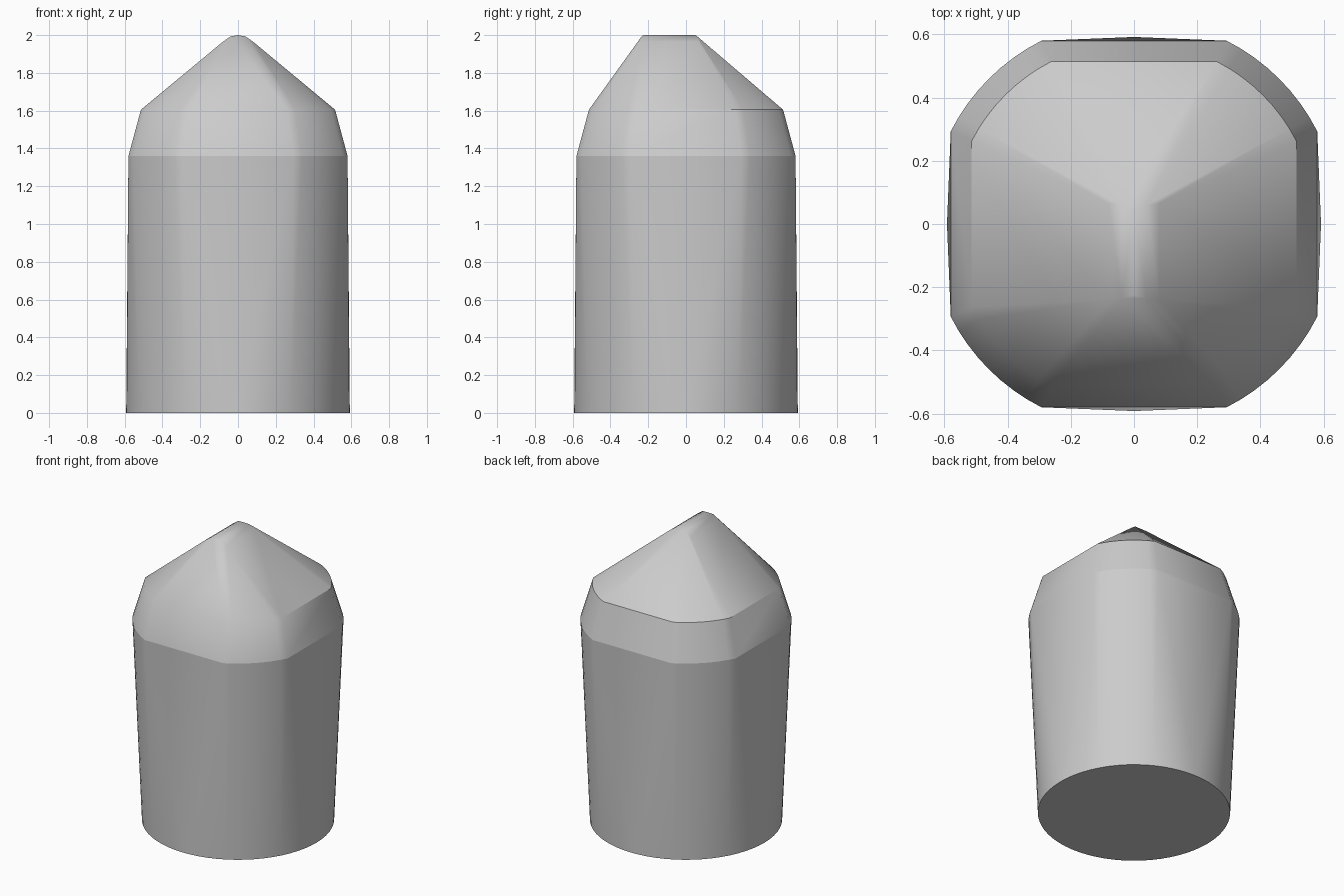
import bpy, bmesh
from math import sin, cos, pi, acos

if "Cube" in bpy.data.objects:
    bpy.data.objects.remove(bpy.data.objects["Cube"])

SHOULDER, EAVE, TOP = 1.36, 1.605, 2.0


def circle(radius, z, count=64):
    return [(radius * cos(2 * pi * i / count), radius * sin(2 * pi * i / count), z)
            for i in range(count)]


def clipped_circle(radius, half, z, steps=8):
    """Circle with four flat sides cut off at distance half."""
    start = acos(half / radius)
    span = pi / 2 - 2 * start
    angles = [q * pi / 2 + start + span * i / steps
              for q in range(4) for i in range(steps + 1)]
    return [(radius * cos(a), radius * sin(a), z) for a in angles]


# Rounded ridge: half width, height, front end, back end
ridge = []
for x, z, front, back in [(0, TOP, -0.225, 0.05), (0.04, 1.993, -0.235, 0.06),
                          (0.08, 1.965, -0.24, 0.065)]:
    ridge += [(s * x, y, z) for s in ((-1, 1) if x else (1,)) for y in (front, back)]

# Body: round base, squared shoulder, smaller eave and ridge, skinned together
points = (circle(0.592, 0) + clipped_circle(0.65, 0.58, SHOULDER)
          + clipped_circle(0.577, 0.514, EAVE) + ridge)
bm = bmesh.new()
for p in points:
    bm.verts.new(p)
bmesh.ops.convex_hull(bm, input=bm.verts[:])
bmesh.ops.dissolve_limit(bm, angle_limit=0.002, verts=bm.verts[:], edges=bm.edges[:])
bmesh.ops.recalc_face_normals(bm, faces=bm.faces[:])

# Soft shading, with crisp base, shoulder and eave (the front eave stays soft)
for f in bm.faces:
    f.smooth = True
for e in bm.edges:
    a, b = (v.co for v in e.verts)
    level = abs(a.z - b.z) < 0.001
    mid = (a + b) / 2
    at_eave = abs(mid.z - EAVE) < 0.001 and mid.y > -0.28
    e.smooth = not (level and (mid.z < 0.001 or abs(mid.z - SHOULDER) < 0.001 or at_eave))

mesh = bpy.data.meshes.new("body")
bm.to_mesh(mesh)
bm.free()
body = bpy.data.objects.new("body", mesh)
bpy.context.collection.objects.link(body)

# Plain grey
grey = bpy.data.materials.new("light grey")
grey.use_nodes = True
colour = (0.6, 0.6, 0.6, 1)
grey.diffuse_color = colour
grey.node_tree.nodes["Principled BSDF"].inputs["Base Color"].default_value = colour
mesh.materials.append(grey)
